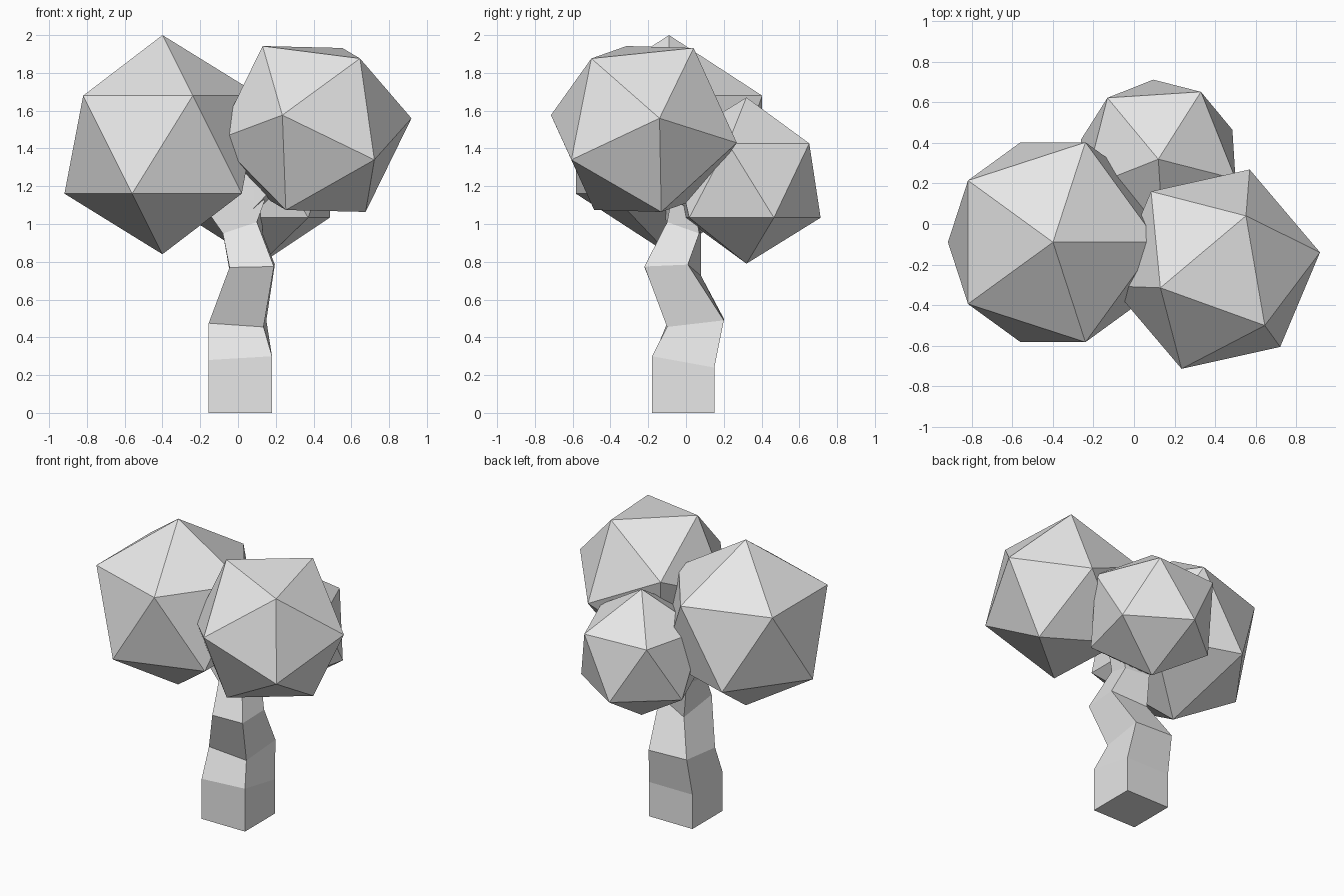
import bpy
import bmesh
from mathutils import Matrix, Vector

default_cube = bpy.data.objects.get("Cube")
if default_cube:
    bpy.data.objects.remove(default_cube, do_unlink=True)

# Single plain colour shared by trunk and foliage
grey = bpy.data.materials.new("light_grey")
grey.use_nodes = True
grey.diffuse_color = (0.8, 0.8, 0.8, 1)
grey.node_tree.nodes["Principled BSDF"].inputs["Base Color"].default_value = (0.8, 0.8, 0.8, 1)


def add_object(name, bm):
    """Turn a bmesh into a flat shaded object with the shared material."""
    bmesh.ops.recalc_face_normals(bm, faces=bm.faces)
    mesh = bpy.data.meshes.new(name)
    bm.to_mesh(mesh)
    bm.free()
    mesh.materials.append(grey)
    obj = bpy.data.objects.new(name, mesh)
    bpy.context.collection.objects.link(obj)
    return obj


def foliage(name, center, radius, rotation):
    """A faceted twenty-sided clump of leaves."""
    bm = bmesh.new()
    matrix = Matrix.Translation(center) @ rotation.to_4x4()
    bmesh.ops.create_icosphere(bm, subdivisions=1, radius=radius, matrix=matrix)
    return add_object(name, bm)


def loft(name, rings):
    """A closed four-sided limb running through the given corner rings."""
    bm = bmesh.new()
    loops = [[bm.verts.new(corner) for corner in ring] for ring in rings]
    for low, high in zip(loops, loops[1:]):
        for i in range(4):
            j = (i + 1) % 4
            bm.faces.new((low[i], low[j], high[j], high[i]))
    bm.faces.new(loops[0][::-1])
    bm.faces.new(loops[-1])
    return add_object(name, bm)


# Foliage clumps: two upright, one tilted so a corner points up and forward
foliage("right_foliage", (-0.40, -0.09, 1.42), 0.58, Matrix.Identity(3))
foliage("back_foliage", (0.12, 0.32, 1.23), 0.44, Matrix.Rotation(-0.25, 3, "Z"))

pole = Vector((0.242, -0.277, 0.372)).normalized()
side = Vector((0.517, 0.083, 0.057))
side = (side - pole * side.dot(pole)).normalized()
tilt = Matrix((side, pole.cross(side), pole)).transposed()
foliage("left_foliage", (0.403, -0.223, 1.503), 0.525, tilt)

# Crooked trunk: corners run front right, front left, back left, back right
loft("trunk", [
    [(-0.155, -0.18, 0), (0.18, -0.18, 0), (0.18, 0.15, 0), (-0.155, 0.15, 0)],
    [(-0.155, -0.18, 0.28), (0.18, -0.18, 0.3), (0.18, 0.15, 0.24), (-0.155, 0.15, 0.24)],
    [(-0.155, -0.1, 0.475), (0.135, -0.1, 0.455), (0.15, 0.2, 0.49), (-0.145, 0.2, 0.5)],
    [(-0.045, -0.22, 0.77), (0.19, -0.22, 0.775), (0.195, 0.01, 0.785), (-0.04, 0.08, 0.725)],
    [(-0.08, -0.1, 0.95), (0.1, -0.1, 1.01), (0.13, 0.07, 0.95), (-0.06, 0.08, 0.96)],
    [(-0.22, -0.12, 1.15), (0.14, -0.08, 1.12), (0.13, 0.04, 1.12), (-0.2, 0.08, 1.12)],
    [(-0.2, -0.1, 1.3), (0.1, -0.08, 1.3), (0.1, 0.06, 1.3), (-0.2, 0.06, 1.3)],
])


def branch(name, start, end, half):
    """A short straight limb with a square section."""
    a, b = Vector(start), Vector(end)
    turn = (b - a).to_track_quat("Z", "Y")
    corners = [(-1, -1), (1, -1), (1, 1), (-1, 1)]
    loft(name, [[p + turn @ Vector((u * half, v * half, 0)) for u, v in corners]
                for p in (a, b)])


# Short limbs reaching into the clumps
branch("left_branch", (0.05, -0.02, 1.1), (0.26, -0.1, 1.32), 0.05)
branch("back_branch", (0.05, 0.0, 1.05), (0.1, 0.2, 1.15), 0.05)
